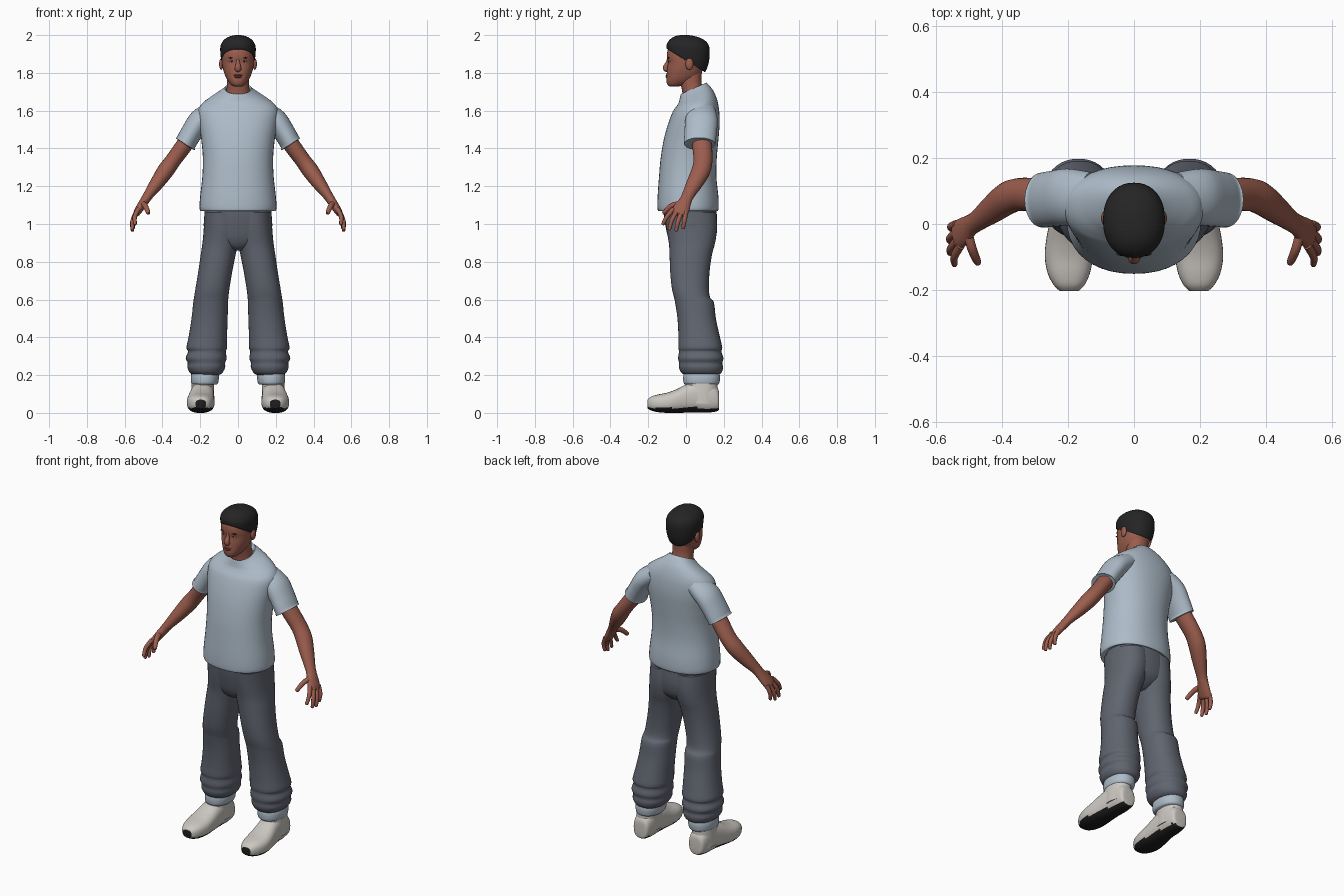
import bpy, bmesh, math
from mathutils import Vector


def material(name, rgb):
    m = bpy.data.materials.new(name)
    m.diffuse_color = (*rgb, 1)
    return m


SKIN = material("skin", (0.33, 0.11, 0.075))
HAIR = material("dark_hair", (0.018, 0.018, 0.018))
SHIRT = material("pale_blue_cotton", (0.42, 0.50, 0.58))
PANTS = material("grey_fabric", (0.118, 0.13, 0.16))
SHOE = material("off_white_leather", (0.60, 0.57, 0.53))
SOLE = material("black_rubber", (0.012, 0.012, 0.012))
LIP = material("lips", (0.22, 0.065, 0.05))
EYE = material("eye_white", (0.45, 0.42, 0.40))


def curve(t, p):
    """Superellipse point on the unit ring."""
    c, s = math.cos(t), math.sin(t)
    return (math.copysign(abs(c) ** (2 / p), c), math.copysign(abs(s) ** (2 / p), s))


def unit_ring(n, p):
    return [curve(2 * math.pi * i / n, p) for i in range(n)]


def loft(name, rings, mat, mirror=False, steps=4, angle=50):
    """Skin a smooth surface through point rings and cap both ends."""
    full = []
    for i in range(len(rings) - 1):
        quad = (rings[max(i - 1, 0)], rings[i], rings[i + 1],
                rings[min(i + 2, len(rings) - 1)])
        for k in range(steps):
            t = k / steps
            full.append([b + (c - a) * (t / 2)
                         + (2 * a - 5 * b + 4 * c - d) * (t * t / 2)
                         + (3 * b - a - 3 * c + d) * (t ** 3 / 2)
                         for a, b, c, d in zip(*quad)])
    full.append(rings[-1])
    bm = bmesh.new()
    rows = [[bm.verts.new(p) for p in r] for r in full]
    n = len(rows[0])
    for r0, r1 in zip(rows, rows[1:]):
        for j in range(n):
            bm.faces.new((r0[j], r0[(j + 1) % n], r1[(j + 1) % n], r1[j]))
    bm.faces.new(rows[0])
    bm.faces.new(rows[-1])
    return finish(name, bm, mat, mirror, angle)


def finish(name, bm, mat, mirror=False, angle=50):
    bmesh.ops.recalc_face_normals(bm, faces=bm.faces)
    me = bpy.data.meshes.new(name)
    bm.to_mesh(me)
    bm.free()
    me.materials.append(mat)
    me.shade_smooth()
    me.set_sharp_from_angle(angle=math.radians(angle))
    ob = bpy.data.objects.new(name, me)
    bpy.context.collection.objects.link(ob)
    if mirror:
        ob.modifiers.new("mirror", 'MIRROR').use_mirror_merge = False
    return ob


def level(z, x0, x1, y0, y1, tilt=0.0, p=2.2, n=40):
    """Horizontal ring, optionally sloping along y."""
    cx, cy, rx, ry = (x0 + x1) / 2, (y0 + y1) / 2, (x1 - x0) / 2, (y1 - y0) / 2
    return [Vector((cx + rx * u, cy + ry * v, z + tilt * ry * v)) for u, v in unit_ring(n, p)]


def centred(z, rx, y0, y1, tilt=0.0, p=2.2):
    return level(z, -rx, rx, y0, y1, tilt, p)


def tube(name, path, mat, mirror=True, n=20, steps=4):
    """Limb along a path of (x, y, z, thickness, breadth)."""
    pts = [Vector(p[:3]) for p in path]
    rings = []
    for i, p in enumerate(path):
        t = (pts[min(i + 1, len(pts) - 1)] - pts[max(i - 1, 0)]).normalized()
        v = Vector((0, 1, 0))
        v = (v - t * t.dot(v)).normalized()
        u = v.cross(t)
        rings.append([pts[i] + u * (p[3] * a) + v * (p[4] * b) for a, b in unit_ring(n, 2)])
    return loft(name, rings, mat, mirror, steps)


def blob(name, centre, size, mat, mirror=False):
    bm = bmesh.new()
    bmesh.ops.create_uvsphere(bm, u_segments=16, v_segments=10, radius=1)
    for v in bm.verts:
        v.co = Vector(c + s * k for c, s, k in zip(centre, size, v.co))
    return finish(name, bm, mat, mirror, 80)


# Shirt body with rolled hem and sloping collar
loft("shirt_body", [centred(*r) for r in (
    (1.075, 0.185, -0.135, 0.155), (1.07, 0.198, -0.147, 0.168), (1.09, 0.204, -0.151, 0.173),
    (1.15, 0.200, -0.150, 0.171), (1.25, 0.189, -0.143, 0.161), (1.35, 0.186, -0.134, 0.163),
    (1.45, 0.195, -0.117, 0.172), (1.53, 0.208, -0.095, 0.178), (1.595, 0.213, -0.070, 0.176),
    (1.635, 0.193, -0.050, 0.168, 0.1), (1.668, 0.148, -0.038, 0.152, 0.25),
    (1.695, 0.100, -0.033, 0.130, 0.38), (1.712, 0.074, -0.030, 0.112, 0.45),
    (1.718, 0.068, -0.026, 0.107, 0.45), (1.705, 0.060, -0.018, 0.100, 0.45))], SHIRT)

# Sleeves
tube("sleeve", [(0.13, 0.082, 1.600, 0.055, 0.075), (0.20, 0.082, 1.550, 0.060, 0.086),
                (0.245, 0.077, 1.485, 0.057, 0.085), (0.275, 0.073, 1.433, 0.055, 0.084),
                (0.281, 0.073, 1.423, 0.054, 0.082), (0.279, 0.073, 1.427, 0.047, 0.073)],
     SHIRT, n=32)

# Trousers: hips plus two baggy legs with folds near the ankle
loft("trouser_hips", [centred(*r) for r in (
    (1.12, 0.175, -0.120, 0.155), (1.05, 0.178, -0.118, 0.163), (0.98, 0.181, -0.107, 0.164),
    (0.92, 0.165, -0.092, 0.150), (0.88, 0.09, -0.07, 0.115), (0.86, 0.04, -0.04, 0.08))], PANTS)
loft("trouser_leg", [level(*r) for r in (
    (1.06, -0.02, 0.178, -0.114, 0.160), (0.98, -0.02, 0.181, -0.105, 0.165),
    (0.90, -0.004, 0.188, -0.091, 0.154), (0.84, 0.012, 0.197, -0.087, 0.138),
    (0.75, 0.030, 0.210, -0.084, 0.125), (0.66, 0.045, 0.225, -0.075, 0.121),
    (0.61, 0.051, 0.233, -0.063, 0.128), (0.585, 0.052, 0.237, -0.058, 0.148),
    (0.50, 0.055, 0.246, -0.045, 0.158), (0.40, 0.058, 0.262, -0.040, 0.180),
    (0.345, 0.058, 0.273, -0.041, 0.192), (0.325, 0.065, 0.264, -0.037, 0.187),
    (0.29, 0.060, 0.277, -0.042, 0.198), (0.265, 0.068, 0.266, -0.037, 0.192),
    (0.24, 0.068, 0.268, -0.037, 0.196), (0.213, 0.082, 0.255, -0.025, 0.188),
    (0.20, 0.100, 0.235, -0.005, 0.170))], PANTS, True, 3)

# Ankle cuffs
loft("ankle_cuff", [level(*r) for r in (
    (0.215, 0.105, 0.245, -0.010, 0.175), (0.19, 0.101, 0.250, -0.015, 0.180),
    (0.16, 0.105, 0.248, -0.013, 0.177), (0.15, 0.112, 0.240, -0.005, 0.170))], SHIRT, True)

# Shoes: sections run heel to toe, underside and toe tip are rubber
shoe = loft("shoe", [
    [Vector((cx + hw * u, y, (z0 + z1) / 2 + (z1 - z0) / 2 * v)) for u, v in unit_ring(32, 2.5)]
    for y, cx, hw, z0, z1 in (
        (0.176, 0.185, 0.028, 0.025, 0.090), (0.168, 0.185, 0.047, 0.010, 0.130),
        (0.12, 0.186, 0.058, 0.002, 0.165), (0.06, 0.188, 0.061, 0.002, 0.170),
        (0.00, 0.192, 0.066, 0.001, 0.150), (-0.05, 0.196, 0.071, 0.000, 0.125),
        (-0.10, 0.198, 0.073, 0.000, 0.107), (-0.15, 0.198, 0.064, 0.004, 0.097),
        (-0.185, 0.197, 0.047, 0.013, 0.086), (-0.203, 0.197, 0.029, 0.024, 0.070))],
    SHOE, True)
shoe.data.materials.append(SOLE)
for f in shoe.data.polygons:
    f.material_index = int(f.normal.z < -0.5 or f.normal.y < -0.93)
loft("shoe_ankle", [level(*r) for r in (
    (0.05, 0.125, 0.250, -0.01, 0.170), (0.11, 0.126, 0.248, -0.008, 0.169),
    (0.17, 0.126, 0.244, 0.000, 0.166))], SHOE, True)

# Arms flowing into palms
tube("arm", [(0.25, 0.080, 1.470, 0.044, 0.052), (0.29, 0.086, 1.410, 0.044, 0.052),
             (0.345, 0.090, 1.335, 0.042, 0.050), (0.385, 0.078, 1.280, 0.044, 0.050),
             (0.43, 0.045, 1.215, 0.037, 0.043), (0.473, 0.012, 1.155, 0.027, 0.033),
             (0.495, -0.003, 1.122, 0.024, 0.033), (0.516, -0.020, 1.090, 0.022, 0.042),
             (0.536, -0.035, 1.058, 0.018, 0.045), (0.541, -0.038, 1.047, 0.010, 0.035)], SKIN)

# Fingers
FINGERS = {
    "index_finger": ((0.527, -0.066, 1.080), (0.546, -0.100, 1.040), (0.545, -0.122, 1.000)),
    "middle_finger": ((0.537, -0.050, 1.065), (0.557, -0.075, 1.020), (0.559, -0.088, 0.972)),
    "ring_finger": ((0.540, -0.025, 1.060), (0.559, -0.043, 1.010), (0.559, -0.052, 0.966)),
    "little_finger": ((0.538, 0.000, 1.065), (0.556, -0.008, 1.020), (0.554, -0.015, 0.980)),
    "thumb": ((0.508, -0.015, 1.110), (0.492, -0.075, 1.097), (0.475, -0.116, 1.060))}
for name, (a, b, c) in FINGERS.items():
    r = 0.016 if name == "thumb" else 0.013
    tip = Vector(c) + (Vector(c) - Vector(b)).normalized() * 0.006
    tube(name, [(*a, r, r), (*b, r * 0.9, r * 0.9), (*c, r * 0.7, r * 0.7),
                (*tip, 0.003, 0.003)], SKIN, n=12)

# Neck and head
loft("neck", [centred(*r) for r in (
    (1.64, 0.070, -0.015, 0.105), (1.70, 0.062, -0.020, 0.095),
    (1.75, 0.058, -0.030, 0.082), (1.82, 0.060, -0.040, 0.085))], SKIN)
loft("head", [centred(*r) for r in (
    (1.728, 0.022, -0.086, -0.04), (1.738, 0.038, -0.098, 0.00), (1.758, 0.054, -0.104, 0.045),
    (1.785, 0.068, -0.103, 0.075), (1.82, 0.079, -0.100, 0.090), (1.855, 0.085, -0.096, 0.102),
    (1.885, 0.086, -0.101, 0.110), (1.92, 0.084, -0.097, 0.112), (1.955, 0.072, -0.078, 0.100),
    (1.98, 0.040, -0.045, 0.065))], SKIN)
blob("ear", (0.089, 0.018, 1.847), (0.011, 0.021, 0.031), SKIN, True)

# Nose, lips, eyes and brows
tube("nose", [(0, -0.092, 1.875, 0.006, 0.008), (0, -0.098, 1.855, 0.010, 0.009),
              (0, -0.107, 1.830, 0.016, 0.015), (0, -0.104, 1.816, 0.017, 0.014),
              (0, -0.098, 1.809, 0.009, 0.006)], SKIN, False, 16)
blob("upper_lip", (0, -0.099, 1.787), (0.024, 0.009, 0.005), LIP)
blob("lower_lip", (0, -0.099, 1.778), (0.020, 0.010, 0.006), LIP)
blob("eye", (0.033, -0.086, 1.861), (0.014, 0.007, 0.005), EYE, True)
blob("pupil", (0.033, -0.0905, 1.861), (0.005, 0.004, 0.005), HAIR, True)
blob("eyebrow", (0.035, -0.091, 1.880), (0.019, 0.006, 0.003), HAIR, True)

# Short hair, hairline high at the front and low at the nape
loft("hair", [centred(*r) for r in (
    (1.868, 0.080, -0.090, 0.095, -0.60), (1.867, 0.088, -0.101, 0.103, -0.60),
    (1.900, 0.093, -0.103, 0.121, -0.38), (1.940, 0.093, -0.100, 0.125, -0.14),
    (1.968, 0.080, -0.086, 0.112, -0.08), (1.988, 0.055, -0.062, 0.080, -0.06),
    (1.998, 0.026, -0.036, 0.036, -0.03), (2.000, 0.005, -0.012, 0.004))], HAIR)
